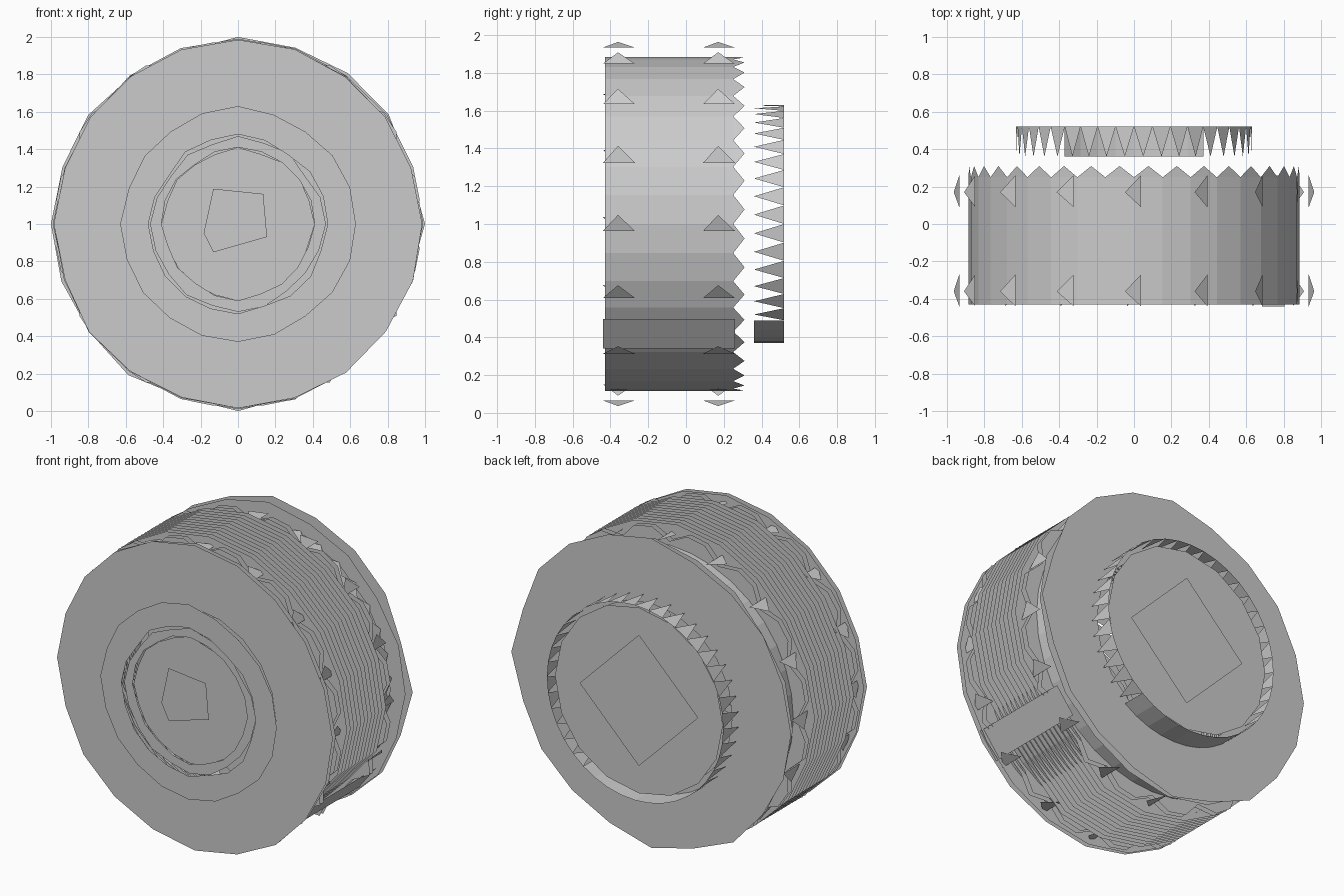
import bpy, bmesh, random
from math import sin, cos, pi, radians

random.seed(4)
if "Cube" in bpy.data.objects:
    bpy.data.objects.remove(bpy.data.objects["Cube"], do_unlink=True)

# Single plain grey
grey = bpy.data.materials.new("light_grey")
grey.use_nodes = True
colour = (0.6, 0.6, 0.6, 1)
grey.diffuse_color = colour
grey.node_tree.nodes["Principled BSDF"].inputs["Base Color"].default_value = colour


def at(angle, r, y):
    return (r * cos(angle), y, 1 + r * sin(angle))


def finish(bm, name):
    mesh = bpy.data.meshes.new(name)
    bm.to_mesh(mesh)
    bm.free()
    mesh.materials.append(grey)
    obj = bpy.data.objects.new(name, mesh)
    bpy.context.collection.objects.link(obj)


def face(bm, points):
    bm.faces.new([bm.verts.new(p) for p in points])


def sheet(bm, y, outer, inner=None, n=20):
    """Flat sheet facing along y; outer and inner give the radius at step i."""
    angles = [2 * pi * i / n for i in range(n)]
    rim = [bm.verts.new(at(a, outer(i), y)) for i, a in enumerate(angles)]
    if inner is None:
        bm.faces.new(rim)
        return
    hole = [bm.verts.new(at(a, inner(i), y)) for i, a in enumerate(angles)]
    for i in range(n):
        j = (i + 1) % n
        bm.faces.new((rim[i], rim[j], hole[j], hole[i]))


def disc(name, y, outer, inner=None, n=20):
    bm = bmesh.new()
    sheet(bm, y, outer, inner, n)
    finish(bm, name)


def const(r):
    return lambda i: r


def wobble(r, amount, n=20):
    radii = [r - (random.uniform(0, amount) if i % 5 else 0) for i in range(n)]
    return lambda i: radii[i]


def wall(bm, r, y0, y1, n, keep=lambda i: True):
    for i in range(n):
        if keep(i):
            a, b = 2 * pi * i / n, 2 * pi * (i + 1) / n
            face(bm, (at(a, r, y0), at(b, r, y0), at(b, r, y1), at(a, r, y1)))


def teeth(bm, r, base, tip, n, keep=lambda i: True):
    for i in range(n):
        if keep(i):
            a, b = 2 * pi * i / n, 2 * pi * (i + 1) / n
            face(bm, (at(a, r, base), at(b, r, base), at((a + b) / 2, r, tip)))


# Core drum with a toothed back edge
bm = bmesh.new()
wall(bm, 0.885, -0.43, 0.25, 36)
teeth(bm, 0.885, 0.25, 0.31, 36)
finish(bm, "core_drum")

# Stack of thin fins, notched beside the side panel
edge = wobble(0.99, 0.02)
notched = lambda i: 0.9 if i in (17, 18) else edge(i)
bm = bmesh.new()
for k in range(12):
    sheet(bm, -0.3 + k * 0.036, notched, const(0.87))
finish(bm, "fins")

# Front and rear fins cut away around the flags
cutaway = lambda i: 0.91 if i % 3 == 0 or i in (41, 43) else 0.98
bm = bmesh.new()
for y in (-0.372, -0.336, 0.132, 0.168):
    sheet(bm, y, cutaway, const(0.87), n=48)
finish(bm, "cutaway_fins")

# End plates
disc("front_plate", -0.44, wobble(0.985, 0.015), const(0.58))
disc("front_plate_inner", -0.41, wobble(0.985, 0.015), const(0.87))
disc("back_plate_inner", 0.31, wobble(0.98, 0.03), const(0.87))
disc("back_plate", 0.355, wobble(1.0, 0.04), const(0.58))

# Nested shallow rings on the front
disc("front_outer_ring", -0.505, wobble(0.63, 0.02), wobble(0.48, 0.03))
disc("front_inner_ring", -0.49, wobble(0.47, 0.03), wobble(0.41, 0.02))
disc("front_centre_disc", -0.48, wobble(0.41, 0.02))

# Uneven five-sided hub
bm = bmesh.new()
face(bm, [at(radians(a), r, -0.52) for a, r in
          ((50, 0.21), (125, 0.23), (195, 0.19), (229, 0.2), (336, 0.17))])
finish(bm, "front_hub")

# Back collar: toothed all round except a solid stretch at the bottom
solid = lambda i: 26 <= i < 34
bm = bmesh.new()
teeth(bm, 0.63, 0.52, 0.36, 40, lambda i: not solid(i))
wall(bm, 0.63, 0.36, 0.52, 40, solid)
finish(bm, "back_collar")

# Back cap with a diamond recess
diamond = lambda i: 0.42 / (abs(cos(i * pi / 8)) + abs(sin(i * pi / 8)))
disc("back_cap", 0.48, const(0.6), diamond, n=16)
disc("back_recess", 0.45, const(0.5), n=16)

# Two rows of small flags either side of the main fins
bm = bmesh.new()
for i in range(16):
    a = i * pi / 8
    for y in (0.17, -0.36):
        face(bm, (at(a - 0.04, 0.935, y + 0.09), at(a + 0.05, 0.965, y),
                  at(a - 0.04, 0.935, y - 0.08)))
finish(bm, "edge_flags")

# Flat side panel low on the model's left
low, high = radians(-44), radians(-32)
bm = bmesh.new()
face(bm, (at(low, 0.95, -0.44), at(high, 0.95, -0.44),
          at(high, 0.95, 0.26), at(low, 0.95, 0.26)))
finish(bm, "side_panel")
